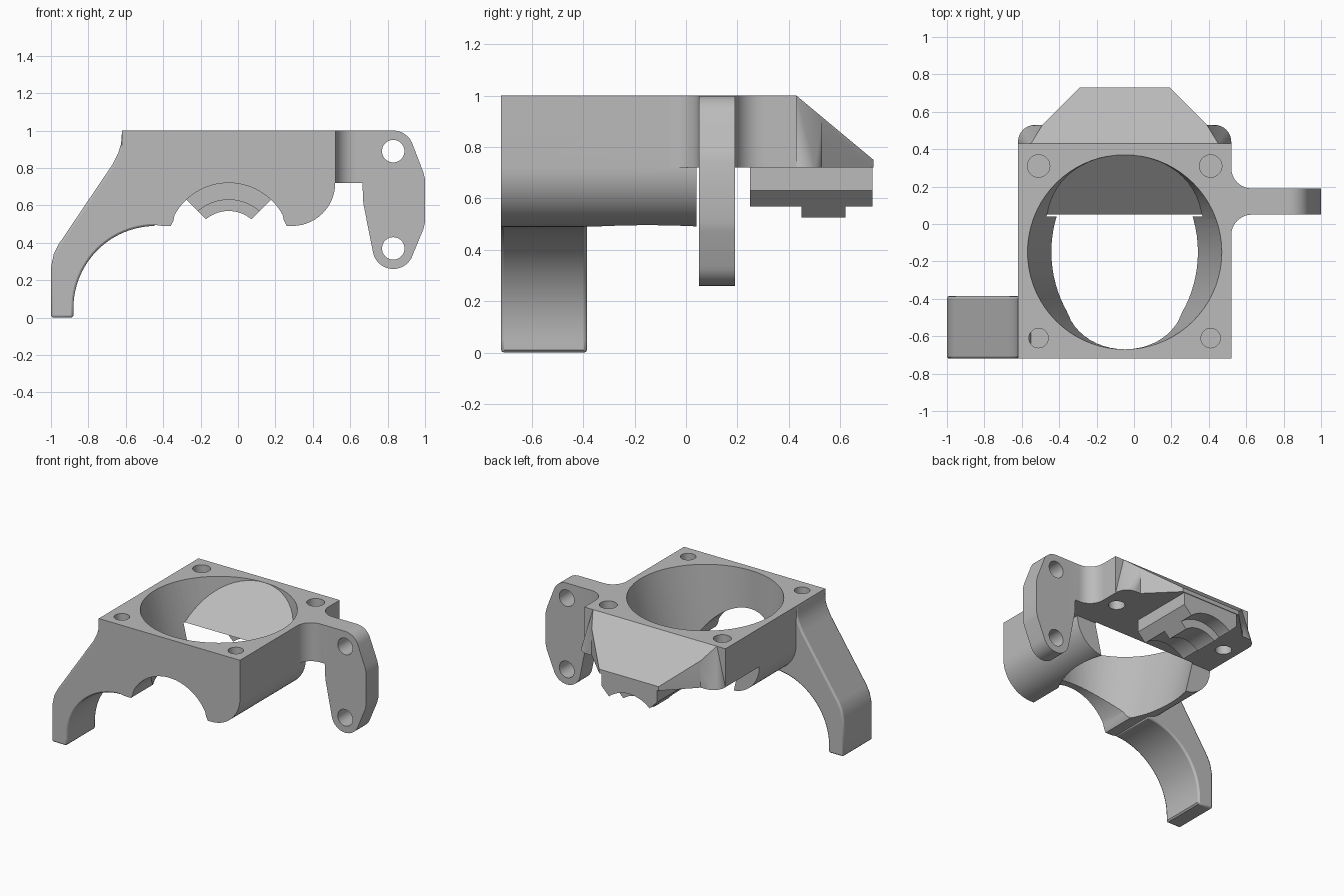
import bpy, bmesh
from math import sin, cos, pi, radians
from mathutils import Vector

cube = bpy.data.objects.get("Cube")
if cube:
    bpy.data.objects.remove(cube)

grey = bpy.data.materials.new("plain grey")
grey.use_nodes = True
grey.diffuse_color = (0.5, 0.5, 0.5, 1)
grey.node_tree.nodes["Principled BSDF"].inputs["Base Color"].default_value = (0.5, 0.5, 0.5, 1)

CX, CY = -0.05, -0.15      # fan axis
FRONT, MID, BACK = -0.72, 0.04, 0.43
DECK = 0.72                # underside of the upper slab


def make(name, bm):
    bmesh.ops.recalc_face_normals(bm, faces=bm.faces)
    mesh = bpy.data.meshes.new(name)
    bm.to_mesh(mesh)
    bm.free()
    obj = bpy.data.objects.new(name, mesh)
    bpy.context.collection.objects.link(obj)
    mesh.materials.append(grey)
    return obj


def loft(name, bottom, top):
    """Closed solid between two rings with equal point counts."""
    bm = bmesh.new()
    a = [bm.verts.new(p) for p in bottom]
    b = [bm.verts.new(p) for p in top]
    n = len(a)
    for i in range(n):
        j = (i + 1) % n
        bm.faces.new((a[i], a[j], b[j], b[i]))
    bm.faces.new(a)
    bm.faces.new(b)
    return make(name, bm)


def along_y(name, pts, y0, y1):
    return loft(name, [(x, y0, z) for x, z in pts], [(x, y1, z) for x, z in pts])


def along_z(name, pts, z0, z1):
    return loft(name, [(x, y, z0) for x, y in pts], [(x, y, z1) for x, y in pts])


def along_x(name, pts, x0, x1):
    return loft(name, [(x0, y, z) for y, z in pts], [(x1, y, z) for y, z in pts])


def arc(cx, cy, r, start, end, n=14):
    return [(cx + r * cos(radians(start + (end - start) * i / n)),
             cy + r * sin(radians(start + (end - start) * i / n))) for i in range(n + 1)]


def circle(cx, cy, r, n=40):
    return arc(cx, cy, r, 0, 360 - 360 / n, n - 1)


def combine(target, other, mode):
    mod = target.modifiers.new(mode, "BOOLEAN")
    mod.operation, mod.solver, mod.object = mode, "EXACT", other
    bpy.context.view_layer.objects.active = target
    bpy.ops.object.modifier_apply(modifier=mod.name)
    bpy.data.objects.remove(other)


def add(target, other):
    combine(target, other, "UNION")


def cut(target, other):
    combine(target, other, "DIFFERENCE")


# Lower body: rounded flanks and an arch running front to back
half = [(0.57, 1), (0.57, DECK)] + arc(0.34, 0.72, 0.23, 0, -90)[1:] \
    + [(0.31, 0.49), (0.295, 0.52)] + arc(0, 0.39, 0.33, 29, 90)
outline = [(CX + x, z) for x, z in half] + [(CX - x, z) for x, z in half[-2::-1]]
shroud = along_y("fan_shroud", outline, FRONT, MID)

# Upper slab
w = 0.57
add(shroud, along_z("slab", [(CX - w, FRONT), (CX + w, FRONT), (CX + w, BACK), (CX - w, BACK)], DECK, 1))

# Rear wedge with a sloping top and chamfered sides
side = [(0.5, 0.40), (0.5, BACK), (0.44, 0.53), (0.24, 0.73)]
plan = [(CX + x, y) for x, y in side] + [(CX - x, y) for x, y in reversed(side)]
wedge = along_z("wedge", plan, DECK, 1)
cut(wedge, along_x("slope", [(BACK, 1), (0.73, 0.75), (0.9, 0.61), (0.9, 1.2), (BACK, 1.2)], -1, 1))
add(shroud, wedge)

# Tapered rounded lugs at the rear corners
for s in (-1, 1):
    bm = bmesh.new()
    low = [(0.4, 0.4), (w, 0.4)] + arc(w - 0.09, 0.44, 0.09, 0, 90, 8) + [(0.4, 0.53)]
    high = [(0.4, 0.4, 1), (0.5, 0.4, 1), (0.5, BACK, 1), (0.4, BACK, 1), (0.44, 0.53, 0.91), (0.4, 0.53, 0.91)]
    for p in [(x, y, DECK) for x, y in low] + high:
        bm.verts.new((CX + s * p[0], p[1], p[2]))
    hull = bmesh.ops.convex_hull(bm, input=bm.verts)
    bmesh.ops.delete(bm, geom=list({v for v in hull["geom_interior"] if isinstance(v, bmesh.types.BMVert)}),
                     context="VERTS")
    add(shroud, make("lug", bm))


# Air duct: round inlet narrowing to an oval, closed behind by a ramp
def oval(rx, ry, z, n=72):
    return [(CX + rx * cos(2 * pi * i / n), CY + ry * sin(2 * pi * i / n), z) for i in range(n)]


duct = loft("duct", oval(0.365, 0.52, 0.39), oval(0.522, 0.52, 1.01))
cut(duct, along_x("ramp", [(0.05, 0.3), (0.05, DECK), (0.405, 1.03), (0.6, 1.03), (0.6, 0.3)], -1, 1))
cut(shroud, duct)

# Blind screw holes; the rear pair also opens below
for x in (CX - 0.46, CX + 0.46):
    for y, r in ((-0.61, 0.052), (0.31, 0.06)):
        cut(shroud, along_z("screw_hole", circle(x, y, r, 28), 0.86, 1.1))
    cut(shroud, along_z("lower_hole", circle(x, 0.31, 0.055, 28), 0.6, 0.83))

# Clamp saddle under the wedge with a stepped half-round groove
def saddle(name, bottom, radius, y0, y1):
    h = 0.225 - (0.63 - bottom)
    pts = [(0.225, 0.73), (0.225, 0.63), (h, bottom), (-h, bottom), (-0.225, 0.63), (-0.225, 0.73)]
    obj = along_y(name, [(CX + x, z) for x, z in pts], y0, y1)
    cut(obj, along_y("groove", circle(CX, 0.38, radius, 64), y0 - 0.1, y1 + 0.1))
    return obj


clamp = saddle("clamp_saddle", 0.56, 0.25, 0.25, 0.725)
add(clamp, saddle("clamp_rib", 0.52, 0.19, 0.45, 0.62))

# Side leg with a curved underside
leg_pts = [(-0.58, 1), (-0.62, 1), (-0.625, 0.93), (-0.64, 0.88), (-0.67, 0.82), (-0.96, 0.39),
           (-0.985, 0.34), (-1, 0.27), (-1, 0.01), (-0.99, 0), (-0.89, 0), (-0.88, 0.01)]
leg_pts += arc(-0.44, 0.05, 0.44, 180, 90, 24) + [(-0.5, 0.6)]
leg = along_y("side_leg", leg_pts, FRONT, -0.385)
bev = leg.modifiers.new("soft_edges", "BEVEL")
bev.width, bev.segments, bev.limit_method, bev.angle_limit = 0.012, 2, "ANGLE", radians(60)

# Mounting ear with two holes
ear_pts = [(0.5, 1)] + arc(0.83, 0.89, 0.11, 90, 17, 10) + [(0.99, 0.78), (1, 0.74), (1, 0.51), (0.99, 0.47)]
ear_pts += arc(0.83, 0.37, 0.11, -17, -168, 16) + [(0.67, 0.61), (0.665, DECK), (0.5, DECK)]
ear = along_y("mounting_ear", ear_pts, 0.05, 0.19)
for z in (0.89, 0.37):
    cut(ear, along_y("ear_hole", circle(0.83, z, 0.06), 0, 0.3))

# Concave gussets blending the ear into the body
gusset = [(0.5, -0.06)] + arc(0.63, -0.06, 0.11, 180, 90, 10) + arc(0.63, 0.30, 0.11, 270, 180, 10) + [(0.5, 0.30)]
add(ear, along_z("gusset", gusset, DECK, 1))

# Smooth curved walls, keep hard edges
bpy.ops.object.select_all(action="DESELECT")
for obj in (shroud, clamp, leg, ear):
    obj.select_set(True)
bpy.context.view_layer.objects.active = shroud
bpy.ops.object.shade_smooth_by_angle(angle=radians(25))
